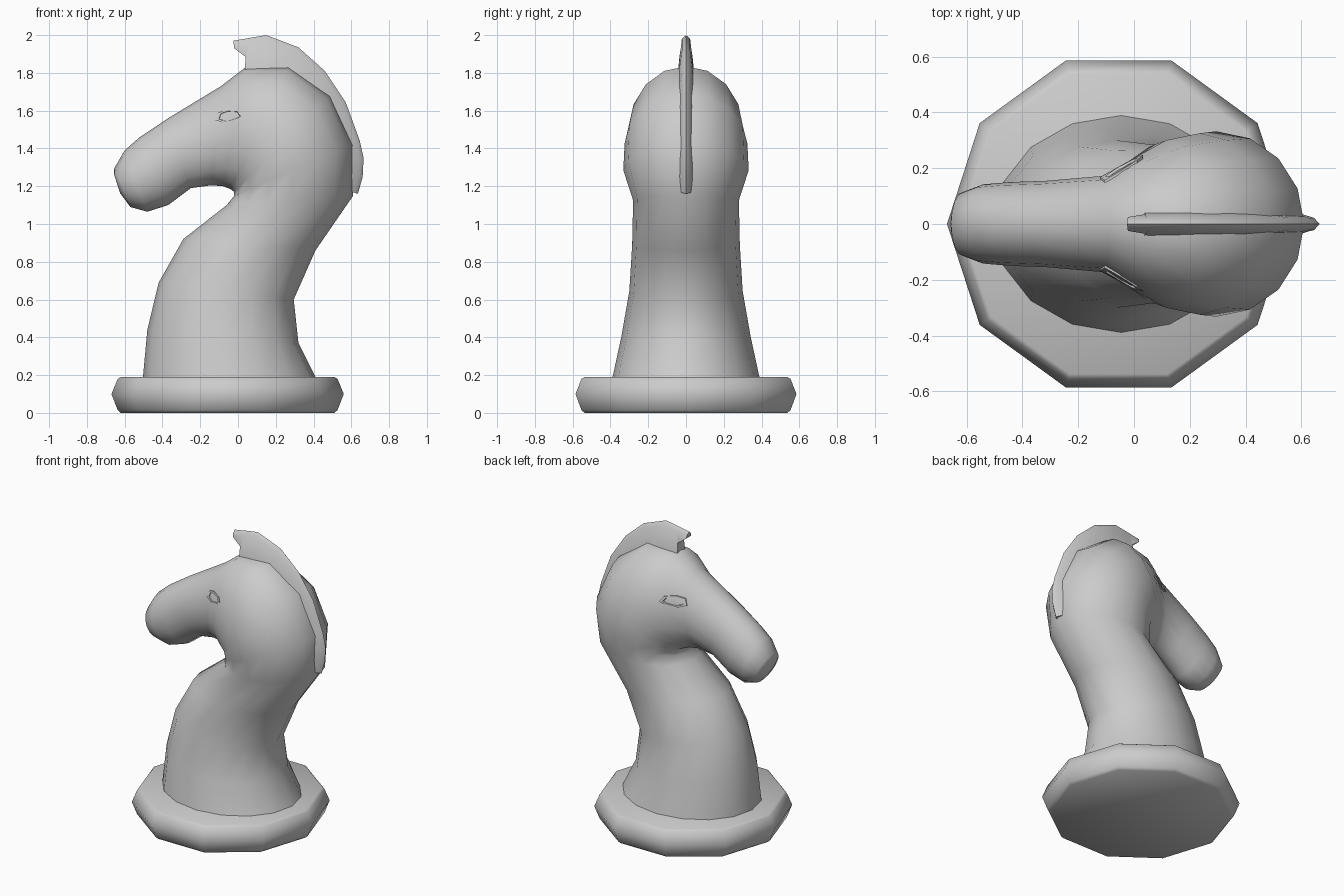
import bpy, bmesh, math
from mathutils import Vector
from mathutils.bvhtree import BVHTree

if "Cube" in bpy.data.objects:
    bpy.data.objects.remove(bpy.data.objects["Cube"])


def finish(name, bm, angle):
    bmesh.ops.recalc_face_normals(bm, faces=bm.faces)
    me = bpy.data.meshes.new(name)
    bm.to_mesh(me)
    bm.free()
    ob = bpy.data.objects.new(name, me)
    bpy.context.collection.objects.link(ob)
    bpy.ops.object.select_all(action='DESELECT')
    ob.select_set(True)
    bpy.context.view_layer.objects.active = ob
    bpy.ops.object.shade_smooth_by_angle(angle=math.radians(angle))
    return ob


def loft(name, rings, angle=60, caps=True):
    """Skin a list of closed point rings."""
    bm = bmesh.new()
    vs = [[bm.verts.new(p) for p in r] for r in rings]
    n = len(vs[0])
    for a, b in zip(vs, vs[1:]):
        for i in range(n):
            j = (i + 1) % n
            bm.faces.new((a[i], a[j], b[j], b[i]))
    if caps:
        bm.faces.new(vs[0][::-1])
        bm.faces.new(vs[-1])
    return finish(name, bm, angle)


def section(p, q, hy, n=16):
    """Ellipse across the profile from point p to point q (x, z), half width hy."""
    p, q = Vector((p[0], 0, p[1])), Vector((q[0], 0, q[1]))
    c, h = (p + q) / 2, (q - p) / 2
    return [c + h * math.cos(t) + Vector((0, hy * math.sin(t), 0))
            for t in (2 * math.pi * i / n for i in range(n))]


# ten-sided base disc with chamfered rim
loft("base", [[(-0.055 + r * math.cos(math.pi * i / 5), r * math.sin(math.pi * i / 5), z)
               for i in range(10)]
              for r, z in ((0.565, 0.0), (0.582, 0.015), (0.615, 0.1), (0.582, 0.18), (0.565, 0.19))])

# neck, head and muzzle as one swept skin: front/under point, back/top point, half width
body = loft("horse_body", [section(*s) for s in (
    ((-0.505, 0.17), (0.42, 0.17), 0.393),
    ((-0.48, 0.44), (0.32, 0.37), 0.342),
    ((-0.42, 0.69), (0.295, 0.60), 0.30),
    ((-0.29, 0.92), (0.41, 0.86), 0.285),
    ((-0.06, 1.10), (0.61, 1.15), 0.28),
    ((-0.02, 1.15), (0.61, 1.42), 0.332),
    ((-0.02, 1.17), (0.49, 1.68), 0.325),
    ((-0.04, 1.185), (0.27, 1.835), 0.30),
    ((-0.08, 1.20), (0.04, 1.83), 0.225),
    ((-0.14, 1.205), (-0.09, 1.73), 0.172),
    ((-0.25, 1.19), (-0.37, 1.56), 0.155),
    ((-0.37, 1.10), (-0.52, 1.46), 0.15),
    ((-0.48, 1.065), (-0.60, 1.39), 0.142),
    ((-0.57, 1.09), (-0.655, 1.295), 0.115),
    ((-0.625, 1.165), (-0.657, 1.265), 0.06))])

# mane fin: outer ridge point, root point inside the neck, half width at root
mane = []
for (ox, oz), (ix, iz), w in (
        ((-0.025, 1.97), (-0.02, 1.93), 0.025),
        ((0.05, 1.983), (0.04, 1.885), 0.035),
        ((0.06, 1.985), (0.035, 1.78), 0.045),
        ((0.15, 2.00), (0.13, 1.78), 0.045),
        ((0.32, 1.935), (0.25, 1.76), 0.045),
        ((0.46, 1.81), (0.36, 1.70), 0.045),
        ((0.57, 1.645), (0.44, 1.60), 0.045),
        ((0.645, 1.44), (0.50, 1.42), 0.045),
        ((0.665, 1.35), (0.52, 1.34), 0.05),
        ((0.66, 1.25), (0.52, 1.26), 0.06),
        ((0.635, 1.16), (0.50, 1.20), 0.07)):
    o, i = Vector((ox, 0, oz)), Vector((ix, 0, iz))
    s = o + (i - o).normalized() * 0.02
    y, k = Vector((0, w, 0)), Vector((0, 0.022, 0))
    mane.append([o, s + k, i + y, i - y, s - k])
loft("mane", mane, 50)

# almond eye rims laid on the head surface
tree = BVHTree.FromPolygons([v.co for v in body.data.vertices],
                            [p.vertices[:] for p in body.data.polygons])
almond = ((-0.077, -0.02), (-0.06, 0.02), (-0.01, 0.037), (0.055, 0.033),
          (0.078, 0.0), (0.05, -0.015), (-0.02, -0.037))
for side, label in ((-1, "right"), (1, "left")):
    rings = []
    for scale, lift in ((1.0, -0.01), (1.0, 0.008), (0.75, 0.008), (0.7, -0.002)):
        ring = []
        for x, z in almond:
            start = Vector((-0.045 + x * scale, side, 1.57 + z * scale))
            hit, nor, _, _ = tree.ray_cast(start, Vector((0, -side, 0)))
            ring.append(hit + Vector((0, side * lift, 0)))
        rings.append(ring)
    loft("eye_" + label, rings, 30)
